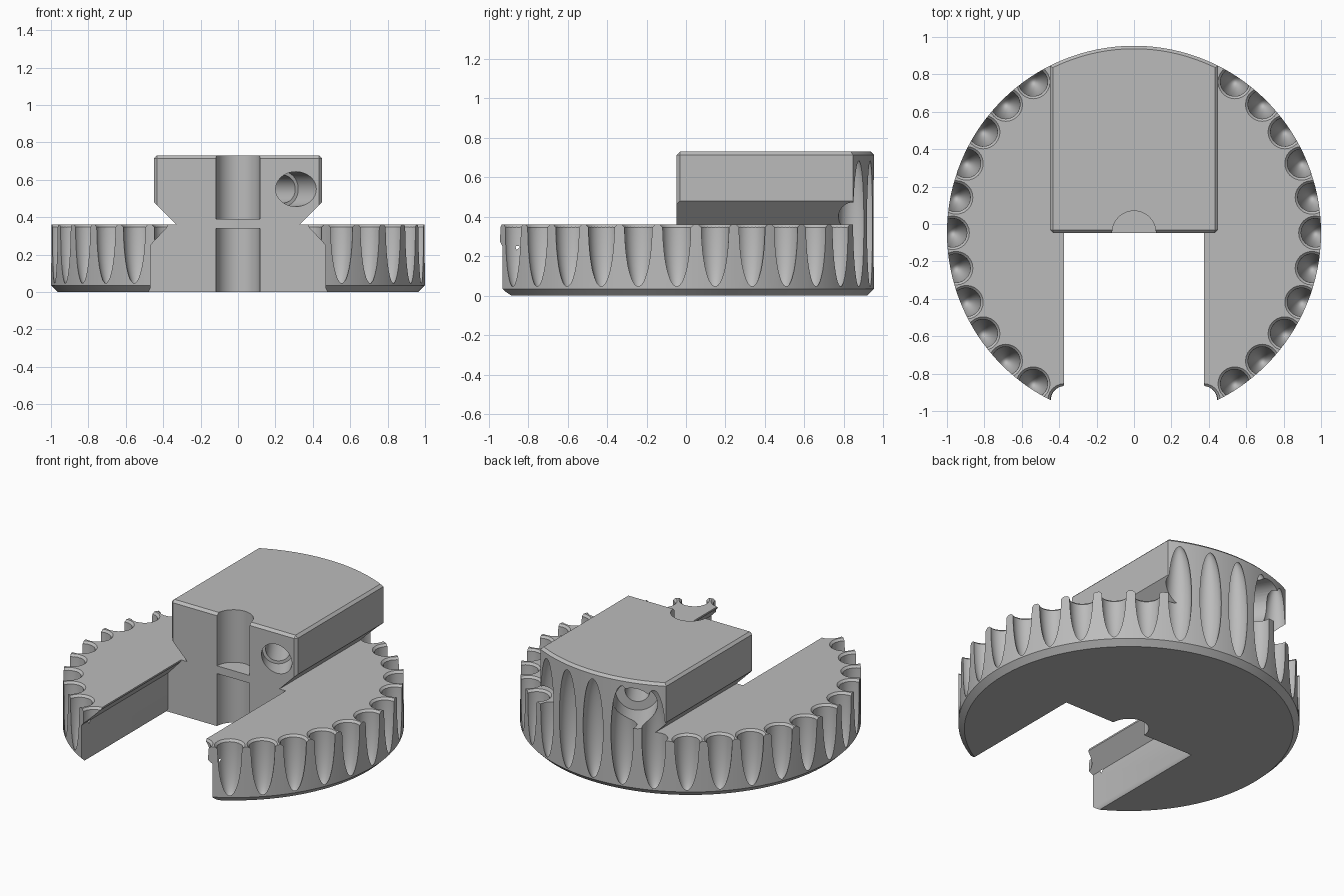
import bpy, bmesh, math
from mathutils import Matrix, Vector

cube = bpy.data.objects.get("Cube")
if cube:
    bpy.data.objects.remove(cube, do_unlink=True)

CY = -0.047          # centre of the disc in y
DISC_TOP = 0.36
BLOCK_TOP = 0.73

grey = bpy.data.materials.new("plain_grey")
grey.use_nodes = True
grey.diffuse_color = (0.5, 0.5, 0.5, 1)
grey.node_tree.nodes["Principled BSDF"].inputs["Base Color"].default_value = grey.diffuse_color


def make(name, bm):
    bmesh.ops.recalc_face_normals(bm, faces=bm.faces)
    mesh = bpy.data.meshes.new(name)
    bm.to_mesh(mesh)
    bm.free()
    mesh.materials.append(grey)
    obj = bpy.data.objects.new(name, mesh)
    bpy.context.collection.objects.link(obj)
    return obj


def cone(bm, r1, r2, z1, z2, x=0, y=CY, segs=48):
    bmesh.ops.create_cone(bm, cap_ends=True, segments=segs, radius1=r1, radius2=r2,
                          depth=z2 - z1, matrix=Matrix.Translation((x, y, (z1 + z2) / 2)))


def cylinder(name, r, z1, z2, segs=48):
    bm = bmesh.new()
    cone(bm, r, r, z1, z2, segs=segs)
    return make(name, bm)


def rod(name, r, a, b):
    """Cylinder between two points."""
    bm = bmesh.new()
    d = b - a
    m = Matrix.Translation((a + b) / 2) @ d.to_track_quat('Z', 'Y').to_matrix().to_4x4()
    bmesh.ops.create_cone(bm, cap_ends=True, segments=48, radius1=r, radius2=r,
                          depth=d.length, matrix=m)
    return make(name, bm)


def prism(name, half, y1, y2):
    """Mirror a half profile in x-z and extrude it along y."""
    bm = bmesh.new()
    outline = half + [(-x, z) for x, z in reversed(half)]
    face = bm.faces.new([bm.verts.new((x, y1, z)) for x, z in outline])
    ext = bmesh.ops.extrude_face_region(bm, geom=[face])
    verts = [g for g in ext["geom"] if isinstance(g, bmesh.types.BMVert)]
    bmesh.ops.translate(bm, verts=verts, vec=(0, y2 - y1, 0))
    return make(name, bm)


def combine(target, tool, operation):
    tool.hide_render = True
    mod = target.modifiers.new("combine", 'BOOLEAN')
    mod.operation, mod.object, mod.solver = operation, tool, 'EXACT'
    bpy.context.view_layer.objects.active = target
    bpy.ops.object.modifier_apply(modifier=mod.name)
    bpy.data.objects.remove(tool, do_unlink=True)


# Round base with a chamfered lower rim
bm = bmesh.new()
cone(bm, 1, 1, 0, DISC_TOP, segs=128)
rim = [e for e in bm.edges if all(v.co.z < 0.01 for v in e.verts)]
bmesh.ops.bevel(bm, geom=rim, offset=0.035, segments=1, affect='EDGES', clamp_overlap=False)
dial = make("fluted_dial", bm)

# Undercut slot open to the front
slot = [(0.485, -0.01), (0.468, 0.02), (0.468, 0.25), (0.375, 0.35), (0.375, 0.5)]
combine(dial, prism("slot_cutter", slot, -1.5, CY), 'DIFFERENCE')

# Raised dovetail block, rounded to the dial's rim at the back
tail = [(0.33, 0.3), (0.33, DISC_TOP), (0.45, 0.48), (0.45, BLOCK_TOP)]
block = prism("dovetail_block", tail, CY, 1.2)
combine(block, cylinder("rim_tool", 1, -0.1, 1, 128), 'INTERSECT')
bm = bmesh.new()
bm.from_mesh(block.data)
bmesh.ops.dissolve_limit(bm, angle_limit=0.005, verts=bm.verts, edges=bm.edges)
edges = [e for e in bm.edges if all(v.co.z > BLOCK_TOP - 0.001 for v in e.verts)
         or all(abs(v.co.x) > 0.449 and v.co.y < 0 for v in e.verts)]
bmesh.ops.bevel(bm, geom=edges, offset=0.016, segments=1, affect='EDGES', clamp_overlap=False)
bm.to_mesh(block.data)
bm.free()
combine(dial, block, 'UNION')

# Finger flutes around the rim, with chamfered mouths outside the block
flutes, mouths = bmesh.new(), bmesh.new()
COUNT = 32
for i in range(COUNT):
    a = math.tau * i / COUNT
    x, y = 0.97 * math.cos(a), CY + 0.97 * math.sin(a)
    m = (Matrix.Translation((x, y, DISC_TOP + 0.005)) @ Matrix.Rotation(a, 4, 'Z')
         @ Matrix.Diagonal((0.077, 0.077, 0.345, 1)))
    bmesh.ops.create_uvsphere(flutes, u_segments=24, v_segments=24, radius=1, matrix=m)
    if y < 0 or abs(x) > 0.5:
        cone(mouths, 0.07, 0.1, DISC_TOP - 0.02, DISC_TOP + 0.01, x, y, 24)
combine(dial, make("flute_cutter", flutes), 'DIFFERENCE')
combine(dial, make("mouth_cutter", mouths), 'DIFFERENCE')

# Centre bore, split by a thin bridge
for z1, z2 in ((-0.1, 0.34), (0.39, 0.9)):
    combine(dial, cylinder("bore_cutter", 0.117, z1, z2), 'DIFFERENCE')

# Diagonal screw hole with a counterbore at each end
front, back = Vector((0.31, CY, 0.55)), Vector((-0.27, 0.91, 0.55))
way = (back - front).normalized()
combine(dial, rod("screw_cutter", 0.074, front - way * 0.2, back + way * 0.3), 'DIFFERENCE')
combine(dial, rod("front_cutter", 0.093, front - way * 0.2, front + way * 0.13), 'DIFFERENCE')
combine(dial, rod("back_cutter", 0.13, back - way * 0.25, back + way * 0.3), 'DIFFERENCE')

bpy.ops.object.select_all(action='DESELECT')
dial.select_set(True)
bpy.context.view_layer.objects.active = dial
bpy.ops.object.shade_smooth_by_angle(angle=math.radians(30))
